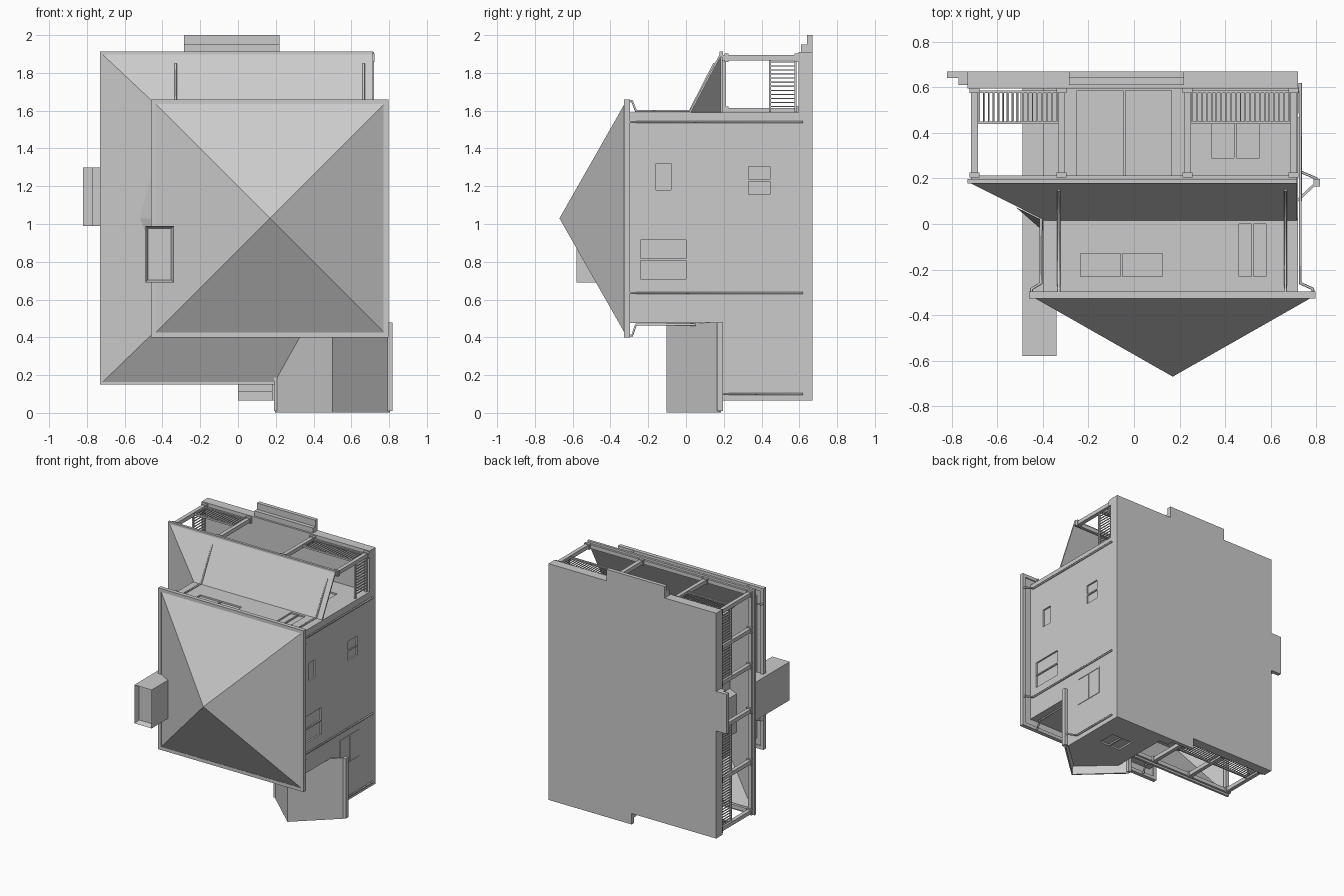
import bpy, bmesh, math
from mathutils import Vector

if "Cube" in bpy.data.objects:
    bpy.data.objects.remove(bpy.data.objects["Cube"])

# The house lies on its back: storeys rise toward -y, plan is in x/z.

def mesh_obj(name, verts, faces, thick=0):
    me = bpy.data.meshes.new(name)
    me.from_pydata(verts, [], faces)
    bm = bmesh.new()
    bm.from_mesh(me)
    bmesh.ops.recalc_face_normals(bm, faces=bm.faces)
    bm.to_mesh(me)
    bm.free()
    ob = bpy.data.objects.new(name, me)
    bpy.context.collection.objects.link(ob)
    if thick:
        m = ob.modifiers.new("thickness", 'SOLIDIFY')
        m.thickness, m.offset = thick, 0
    return ob

def boxes(name, spans):
    """One object made of boxes, each span = (x0, x1, y0, y1, z0, z1)."""
    v, f = [], []
    for x0, x1, y0, y1, z0, z1 in spans:
        n = len(v)
        v += [(x, y, z) for x in (x0, x1) for y in (y0, y1) for z in (z0, z1)]
        f += [[n + i for i in q] for q in ((0, 1, 3, 2), (4, 6, 7, 5), (0, 4, 5, 1),
                                          (2, 3, 7, 6), (0, 2, 6, 4), (1, 5, 7, 3))]
    return mesh_obj(name, v, f)

def prism_z(name, pts, z0, z1):
    n = len(pts)
    v = [(x, y, z) for z in (z0, z1) for x, y in pts]
    f = [list(range(n)), list(range(n, 2 * n))]
    f += [[i, (i + 1) % n, n + (i + 1) % n, n + i] for i in range(n)]
    return mesh_obj(name, v, f)

def pipe(name, pts, r=0.007):
    cu = bpy.data.curves.new(name, 'CURVE')
    cu.dimensions = '3D'
    cu.bevel_depth, cu.bevel_resolution, cu.use_fill_caps = r, 1, True
    sp = cu.splines.new('POLY')
    sp.points.add(len(pts) - 1)
    for p, c in zip(sp.points, pts):
        p.co = (*c, 1)
    ob = bpy.data.objects.new(name, cu)
    bpy.context.collection.objects.link(ob)

# Foundation and steps
boxes("foundation", [(-.73, .72, .595, .67, .15, 1.91), (.18, .72, .595, .67, .065, .16)])
boxes("back_steps", [(-.285, .22, .61, .67, 1.9, 1.95), (-.285, .22, .64, .67, 1.94, 2.0)])
boxes("side_steps", [(-.77, -.72, .61, .67, .99, 1.3), (-.82, -.76, .64, .67, .99, 1.3)])
boxes("entry_steps", [(0, .185, .61, .67, .11, .16), (0, .185, .64, .67, .065, .12)])

# Walls
main = boxes("main_walls", [(-.4, .72, -.305, .6, .475, 1.59)])
wing = prism_z("wing_walls", [(.26, .6), (.26, .14), (.5, -.08), (.72, .12), (.72, .6)], .065, .5)

# Windows and doors: recess cutters plus mullions
cuts, bars = [], []
def opening(face, a0, a1, b0, b1, split=True, d=.012):
    """a = horizontal span on the wall, b = y span."""
    axis, w, s = face
    def span(p0, p1, q0, q1, n0, n1):
        n0, n1 = sorted((w - s * n0, w - s * n1))
        return (n0, n1, q0, q1, p0, p1) if axis == 'x' else (p0, p1, q0, q1, n0, n1)
    cuts.append(span(a0, a1, b0, b1, -.02, d))
    if split:
        am = (a0 + a1) / 2
        bars.append(span(am - .005, am + .005, b0, b1, .002, d + .005))

right, left = ('x', .72, 1), ('x', -.4, -1)
back, wing_end = ('z', 1.59, 1), ('z', .065, -1)
opening(right, 1.18, 1.32, -.16, -.08, False)
opening(right, 1.155, 1.305, .33, .445)
opening(right, .71, .915, -.24, 0)
opening(right, .355, .475, .23, .47, False)
opening(back, -.235, .125, -.23, -.13)
opening(back, .46, .58, -.23, 0)
opening(back, -.25, .165, .21, .585)
opening(back, .34, .55, .29, .44)
opening(left, 1.04, 1.24, .25, .59)
opening(left, .53, .65, .28, .44)
opening(wing_end, .40, .58, .31, .45)
boxes("window_mullions", bars)
# the window on the seam between main walls and wing
boxes("wing_window_frame", [(.715, .724, y, y + .008, .355, .57) for y in (.23, .346, .462)] +
      [(.715, .724, .23, .47, z, z + .008) for z in (.355, .562)])
cutter = boxes("opening_cutter", [c for c in cuts if not (c[4] == .355 and c[0] > .6)])
cutter.hide_render = True
cutter.hide_viewport = True
for wall in (main, wing):
    m = wall.modifiers.new("openings", 'BOOLEAN')
    m.operation, m.object, m.solver = 'DIFFERENCE', cutter, 'EXACT'

# Main hipped roof with gutter
c = [(-.445, .415), (.785, .415), (.785, 1.645), (-.445, 1.645)]
mesh_obj("main_roof", [(x, -.32, z) for x, z in c] + [(.17, -.67, 1.03)],
         [(0, 1, 2, 3)] + [(i, (i + 1) % 4, 4) for i in range(4)])
boxes("main_soffit", [(-.44, .78, -.32, -.305, .42, 1.64)])
def frame(name, x0, x1, z0, z1, y0, y1, t):
    return boxes(name, [(x0, x1, y0, y1, z0, z0 + t), (x0, x1, y0, y1, z1 - t, z1),
                        (x0, x0 + t, y0, y1, z0 + t, z1 - t), (x1 - t, x1, y0, y1, z0 + t, z1 - t)])
frame("main_gutter", -.46, .797, .4, 1.66, -.328, -.297, .026)

# Wrap-around porch roof
E, T = .185, .02
mesh_obj("porch_roof",
         [(-.72, E, .16), (-.72, E, 1.9), (.715, E, 1.9), (.715, T, 1.59), (-.39, T, 1.59),
          (-.39, T, .48), (.37, T, .48), (.2, E, .16)],
         [(0, 5, 4, 1), (1, 4, 3, 2), (0, 7, 6, 5)], .01)
boxes("porch_gutter", [(-.73, .715, .178, .197, 1.885, 1.912), (-.73, -.705, .178, .197, .15, 1.9),
                       (-.73, .2, .178, .197, .15, .175)])
boxes("porch_beam", [(-.715, .715, .19, .213, 1.865, 1.895), (-.715, -.685, .19, .213, .165, 1.895),
                     (-.715, .26, .19, .213, .165, .195)])
# Small saddle beside the chimney
mesh_obj("roof_saddle", [(-.52, .075, 1.03), (-.4, .015, 1.5), (-.4, .015, .75), (-.4, -.03, 1.03)],
         [(0, 1, 3), (0, 3, 2), (0, 2, 1), (1, 2, 3)])

# Gabled wing roof with gutters
mesh_obj("wing_roof", [(x, y, z) for z in (.003, .478) for x, y in ((.2, .18), (.5, -.098), (.8, .18))],
         [(0, 1, 4, 3), (1, 2, 5, 4)], .012)
boxes("wing_gutters", [(.19, .215, .165, .197, .01, .2), (.787, .817, .165, .197, .01, .478)])

# Chimney with recessed flue
ch = boxes("chimney", [(-.49, -.34, -.58, .6, .69, .99)])
bm = bmesh.new()
bm.from_mesh(ch.data)
top = min(bm.faces, key=lambda f: f.calc_center_median().y)
bmesh.ops.inset_individual(bm, faces=[top], thickness=.02)
bmesh.ops.translate(bm, verts=top.verts, vec=Vector((0, .04, 0)))
bm.to_mesh(ch.data)
bm.free()

# Porch posts
zs = [1.88, 1.6, 1.32, .97, .57, .18]
xb, xf = [-.7, -.318, .235, .7], [-.7, -.35, -.015, .23]
spots = [(-.7, z) for z in zs] + [(x, 1.88) for x in xb[1:]] + [(x, .18) for x in xf[1:]]
posts = []
for x, z in spots:
    for h, y0, y1 in ((.015, .2, .6), (.022, .205, .225), (.022, .575, .6)):
        posts.append((x - h, x + h, y0, y1, z - h, z + h))
boxes("porch_posts", posts)

# Porch railings
rails = []
def railing(p, q):
    (x0, z0), (x1, z1) = p, q
    r = .007
    for y in (.445, .58):
        rails.append((min(x0, x1) - r, max(x0, x1) + r, y - .006, y + .006,
                      min(z0, z1) - r, max(z0, z1) + r))
    n = round(math.hypot(x1 - x0, z1 - z0) / .021)
    for i in range(1, n):
        x, z = x0 + (x1 - x0) * i / n, z0 + (z1 - z0) * i / n
        rails.append((x - .003, x + .003, .445, .58, z - .003, z + .003))
for i in (0, 1, 3, 4):
    railing((-.7, zs[i]), (-.7, zs[i + 1]))
for i in (0, 2):
    railing((xb[i], 1.88), (xb[i + 1], 1.88))
for i in (0, 1):
    railing((xf[i], .18), (xf[i + 1], .18))
railing((.7, 1.6), (.7, 1.88))
boxes("porch_railings", rails)

# Downspouts
for z in (.635, 1.54):
    pipe("right_downspout", [(.785, -.3, z), (.785, -.285, z), (.73, -.26, z), (.73, .62, z)])
    pipe("left_downspout", [(-.45, -.3, z), (-.45, -.285, z), (-.408, -.26, z), (-.408, .05, z)])
for x in (-.33, .665):
    pipe("back_downspout", [(x, -.3, 1.65), (x, -.285, 1.65), (x, -.265, 1.598), (x, .02, 1.598), (x, .15, 1.85)])
    pipe("front_downspout", [(x, -.3, .41), (x, -.285, .41), (x, -.265, .467), (x, .05, .467)])
pipe("wing_downspout", [(.8, .19, .1), (.8, .2, .1), (.73, .23, .1), (.73, .62, .1)])
